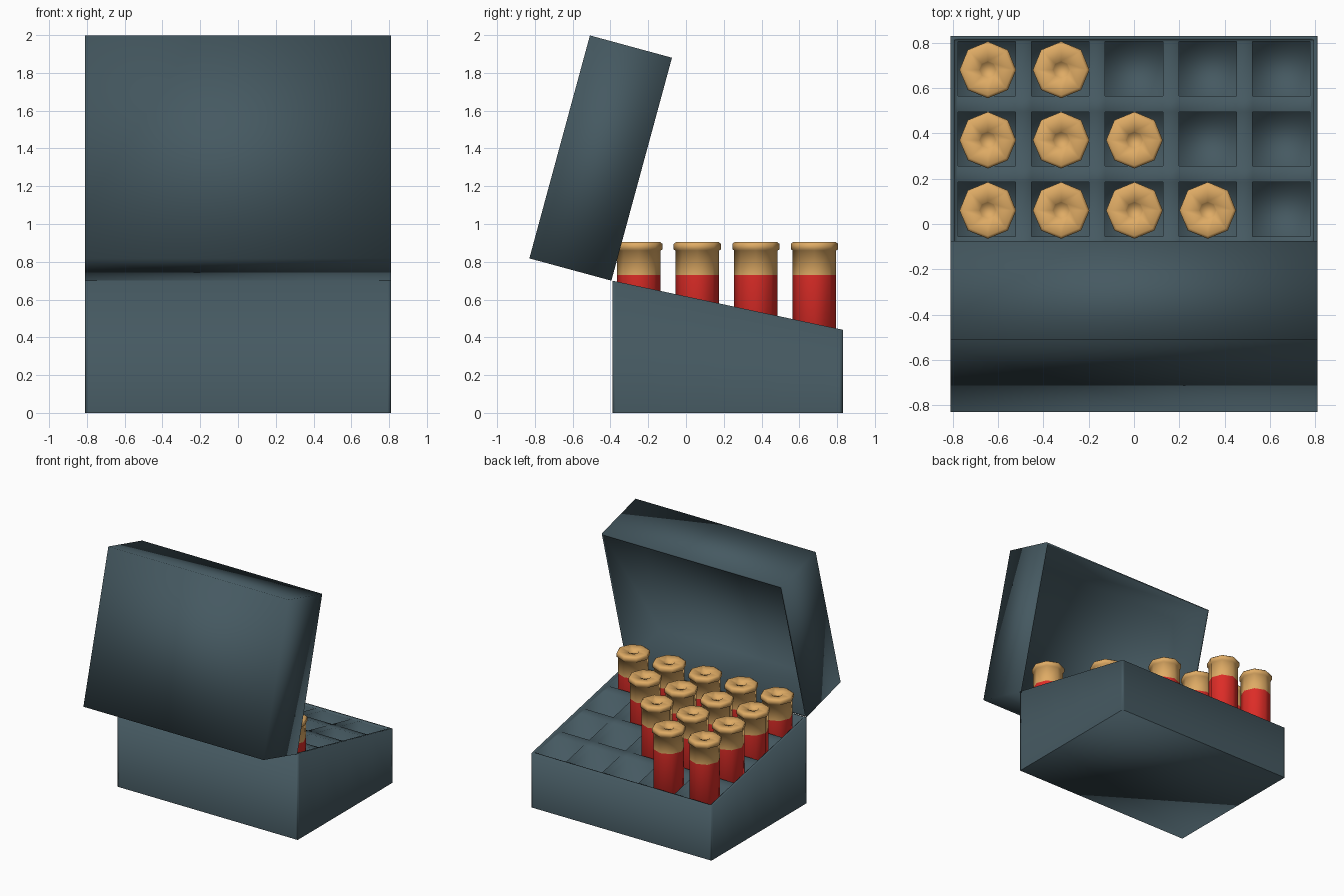
import bpy, bmesh, math
from mathutils import Matrix

if "Cube" in bpy.data.objects:
    bpy.data.objects.remove(bpy.data.objects["Cube"])


def material(name, rgb):
    m = bpy.data.materials.new(name)
    m.diffuse_color = (*rgb, 1)
    m.use_nodes = True
    m.node_tree.nodes["Principled BSDF"].inputs["Base Color"].default_value = m.diffuse_color
    return m


SLATE = material("slate", (0.06, 0.10, 0.12))
BRASS = material("brass", (0.74, 0.41, 0.13))
RED = material("red", (0.72, 0.025, 0.02))


def finish(bm, name, mats):
    bmesh.ops.remove_doubles(bm, verts=bm.verts, dist=1e-5)
    bmesh.ops.recalc_face_normals(bm, faces=bm.faces)
    for f in bm.faces:
        f.smooth = True
    mesh = bpy.data.meshes.new(name)
    bm.to_mesh(mesh)
    bm.free()
    for m in mats:
        mesh.materials.append(m)
    ob = bpy.data.objects.new(name, mesh)
    bpy.context.collection.objects.link(ob)
    return ob


W, BACK, FRONT = 0.81, -0.39, 0.83
COLS = [-0.65 + 0.325 * i for i in range(5)]
ROWS = [-0.245 + 0.31 * j for j in range(4)]
HX, HY, FLOOR, RIM = 0.127, 0.12, 0.06, 0.018


def slope(y):
    return 0.70 - (y - BACK) * 0.26 / 1.22


# Base: sloped tray with a thin raised rim and square pockets
xs = [-W, -W + RIM] + [c + s * HX for c in COLS for s in (-1, 1)] + [W - RIM, W]
ys = [BACK, BACK + RIM] + [r + s * HY for r in ROWS for s in (-1, 1)] + [FRONT - RIM, FRONT]
nx, ny = len(xs) - 1, len(ys) - 1


def height(i, j, y):
    if not (0 <= i < nx and 0 <= j < ny):
        return 0
    if i in (0, nx - 1) or j in (0, ny - 1):
        return slope(y)
    if i % 2 == 0 and j % 2 == 0:
        return FLOOR
    return slope(y) - 0.015


bm = bmesh.new()


def quad(*pts):
    bm.faces.new([bm.verts.new(p) for p in pts])


for i in range(nx):
    for j in range(ny):
        x0, x1, y0, y1 = xs[i], xs[i + 1], ys[j], ys[j + 1]
        h0, h1 = height(i, j, y0), height(i, j, y1)
        quad((x0, y0, h0), (x1, y0, h0), (x1, y1, h1), (x0, y1, h1))
for i in range(nx + 1):          # walls facing x
    for j in range(ny):
        y0, y1 = ys[j], ys[j + 1]
        a, b = height(i - 1, j, y0), height(i, j, y0)
        c, d = height(i - 1, j, y1), height(i, j, y1)
        if abs(a - b) > 1e-4:
            x = xs[i]
            quad((x, y0, a), (x, y0, b), (x, y1, d), (x, y1, c))
for i in range(nx):              # walls facing y
    for j in range(ny + 1):
        y, x0, x1 = ys[j], xs[i], xs[i + 1]
        a, b = height(i, j - 1, y), height(i, j, y)
        if abs(a - b) > 1e-4:
            quad((x0, y, a), (x1, y, a), (x1, y, b), (x0, y, b))
quad((-W, BACK, 0), (-W, FRONT, 0), (W, FRONT, 0), (W, BACK, 0))
base = finish(bm, "box_base", [SLATE])

# Lid: open tray, tilted back about the hinge edge
bm = bmesh.new()
L, D, T = 1.223, 0.45, 0.02
bmesh.ops.create_cube(bm, size=1, matrix=Matrix.Translation((0, -D / 2, L / 2))
                      @ Matrix.Diagonal((2 * W, D, L, 1)))
bm.faces.ensure_lookup_table()
mouth = max(bm.faces, key=lambda f: f.calc_center_median().y)
bmesh.ops.inset_region(bm, faces=[mouth], thickness=T)
ext = bmesh.ops.extrude_face_region(bm, geom=[mouth])
bmesh.ops.translate(bm, verts=[v for v in ext["geom"] if isinstance(v, bmesh.types.BMVert)],
                    vec=(0, -(D - T), 0))
if mouth.is_valid:
    bmesh.ops.delete(bm, geom=[mouth], context='FACES_ONLY')
bm.transform(Matrix.Translation((0, -0.395, 0.70)) @ Matrix.Rotation(math.radians(-15.2), 4, 'X'))
lid = finish(bm, "box_lid", [SLATE])

# Shells: eight-sided lathe, red case with a brass head and primer dimple
PROFILE = [(0.115, FLOOR + 0.002), (0.115, 0.73), (0.115, 0.86), (0.125, 0.865),
           (0.125, 0.895), (0.112, 0.905), (0.04, 0.897), (0.036, 0.885)]


def shell(x, y, name):
    bm = bmesh.new()
    rings = [[bm.verts.new((x + r * math.cos(k * math.pi / 4), y + r * math.sin(k * math.pi / 4), z))
              for k in range(8)] for r, z in PROFILE]
    for a, b in zip(rings, rings[1:]):
        for k in range(8):
            bm.faces.new((a[k], a[(k + 1) % 8], b[(k + 1) % 8], b[k]))
    bm.faces.new(rings[0][::-1])
    bm.faces.new(rings[-1])
    for f in bm.faces:
        f.material_index = 0 if f.calc_center_median().z < 0.73 else 1
    return finish(bm, name, [RED, BRASS])


shells = [shell(-0.645 + 0.3235 * i, -0.25 + 0.31 * j, f"shell_{j}_{i}")
          for j in range(4) for i in range(5 - j)]

# Smooth sides, sharp rims
for ob in bpy.context.view_layer.objects:
    ob.select_set(ob in shells or ob in (base, lid))
bpy.context.view_layer.objects.active = base
bpy.ops.object.shade_smooth_by_angle(angle=math.radians(50))
